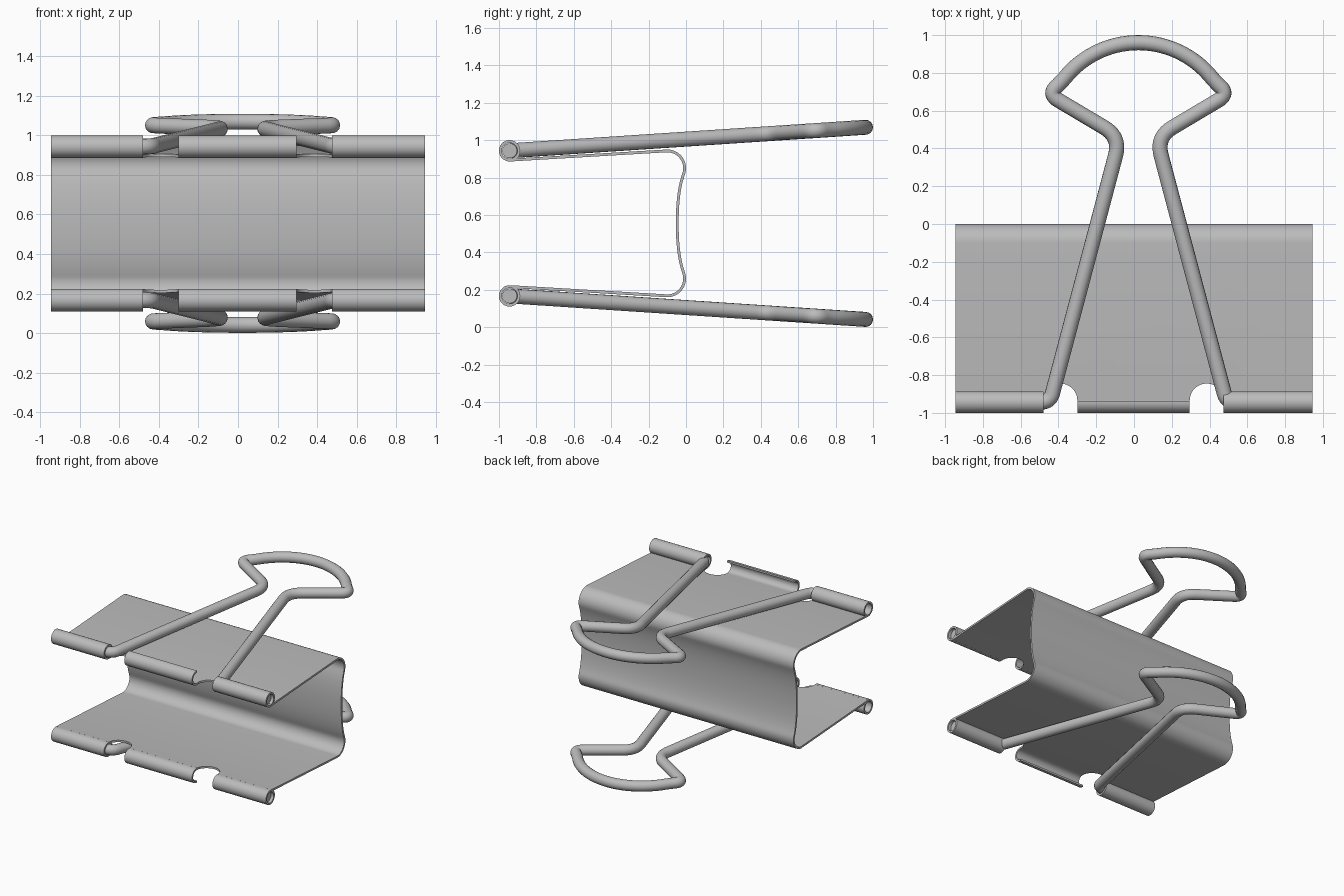
import bpy, bmesh, math
from mathutils import Vector

cube = bpy.data.objects.get("Cube")
if cube:
    bpy.data.objects.remove(cube, do_unlink=True)

HEIGHT = 1.11
HALF_WIDTH = 0.945
SHEET = 0.015
WIRE = 0.04
TUBE_Y, TUBE_Z, TUBE_R = -0.943, 0.943, 0.0495
HANDLE_X = 0.023

steel = bpy.data.materials.new("grey steel")
steel.use_nodes = True
steel.diffuse_color = (0.5, 0.5, 0.5, 1)
steel.node_tree.nodes["Principled BSDF"].inputs["Base Color"].default_value = (0.5, 0.5, 0.5, 1)


def activate(obj):
    bpy.ops.object.select_all(action='DESELECT')
    obj.select_set(True)
    bpy.context.view_layer.objects.active = obj


def link(name, data):
    obj = bpy.data.objects.new(name, data)
    bpy.context.collection.objects.link(obj)
    data.materials.append(steel)
    return obj


def bezier(a, c, b, steps):
    """Points on a quadratic curve from a to b with control c."""
    a, b, c = Vector(a), Vector(b), Vector(c)
    return [a * (1 - t) ** 2 + c * 2 * t * (1 - t) + b * t * t
            for t in (i / steps for i in range(steps + 1))]


def arc(cy, cz, r, start, end, steps):
    angles = [math.radians(start + (end - start) * i / steps) for i in range(steps + 1)]
    return [Vector((cy + r * math.cos(a), cz + r * math.sin(a))) for a in angles]


def flip(points):
    return [Vector((p.x, HEIGHT - p.y)) for p in points]


def sheet(name, profile, x0, x1):
    """Sheet metal bent along a (y, z) profile and stretched from x0 to x1."""
    bm = bmesh.new()
    rows = [[bm.verts.new((x, p.x, p.y)) for p in profile] for x in (x0, x1)]
    for i in range(len(profile) - 1):
        bm.faces.new((rows[0][i], rows[0][i + 1], rows[1][i + 1], rows[1][i]))
    mesh = bpy.data.meshes.new(name)
    bm.to_mesh(mesh)
    bm.free()
    obj = link(name, mesh)
    solid = obj.modifiers.new("thickness", 'SOLIDIFY')
    solid.thickness = SHEET
    solid.offset = 0
    activate(obj)
    bpy.ops.object.modifier_apply(modifier=solid.name)
    return obj


def smooth(obj):
    activate(obj)
    bpy.ops.object.shade_smooth_by_angle(angle=math.radians(35))


# Spring body: flat jaw, rounded shoulder, bowed spine, mirrored below
shoulder = arc(-0.1, 0.85, 0.0925, 90, -20, 14)
end = shoulder[-1]
spine = bezier(end, (-0.047, 0.724), (-0.047, HEIGHT / 2), 10)
half = [Vector((-0.935, TUBE_Z - TUBE_R))] + shoulder + spine[1:]
body = sheet("spring_body", half + flip(half)[-2::-1], -HALF_WIDTH, HALF_WIDTH)

# Round notches through both jaws
for x in (-0.39, 0.385):
    bpy.ops.mesh.primitive_cylinder_add(vertices=48, radius=0.09, depth=2,
                                        location=(x, -0.935, HEIGHT / 2))
    cutter = bpy.context.object
    cutter.name = "notch_cutter"
    cutter.hide_render = True
    cut = body.modifiers.new("notch", 'BOOLEAN')
    cut.operation = 'DIFFERENCE'
    cut.object = cutter
    activate(body)
    bpy.ops.object.modifier_apply(modifier=cut.name)
    bpy.data.objects.remove(cutter, do_unlink=True)
smooth(body)

# Rolled jaw edges: closed tubes at the sides, an open lip in the middle
for level in ("upper", "lower"):
    for part, x0, x1, turn in (("right_tube", -HALF_WIDTH, -0.48, 340),
                               ("middle_lip", -0.30, 0.295, 185),
                               ("left_tube", 0.475, HALF_WIDTH, 340)):
        curl = arc(TUBE_Y, TUBE_Z, TUBE_R, -90, -90 - turn, turn // 10)
        curl = [Vector((-0.935, TUBE_Z - TUBE_R))] + curl
        if level == "lower":
            curl = flip(curl)
        smooth(sheet(level + "_" + part, curl, x0, x1))


def fillet(prev, corner, nxt, size, steps=10):
    prev, corner, nxt = Vector(prev), Vector(corner), Vector(nxt)
    a = corner + (prev - corner).normalized() * size
    b = corner + (nxt - corner).normalized() * size
    return bezier(a, corner, b, steps)


# Half of the handle path seen from above: pivot, arm, neck, ear, crown
pivot, heel, neck, ear = (0.9, TUBE_Y), (0.467, TUBE_Y), (0.095, 0.46), (0.482, 0.69)
crown = arc(0, 0.46, 0.5, 35, 90, 16)
path = [Vector(pivot)]
path += fillet(pivot, heel, neck, 0.05)
path += fillet(heel, neck, ear, 0.1)
path += fillet(neck, ear, crown[0], 0.07)
path += crown[1:]
path += [Vector((-p.x, p.y)) for p in path[-2::-1]]

# Wire handles, sloping away from the jaws
for level in ("upper", "lower"):
    curve = bpy.data.curves.new(level + "_handle", 'CURVE')
    curve.dimensions = '3D'
    curve.bevel_depth = WIRE
    curve.bevel_resolution = 6
    curve.use_fill_caps = True
    spline = curve.splines.new('POLY')
    spline.points.add(len(path) - 1)
    for point, p in zip(spline.points, path):
        z = TUBE_Z + (p.y - TUBE_Y) * 0.066
        if level == "lower":
            z = HEIGHT - z
        point.co = (p.x + HANDLE_X, p.y, z, 1)
    handle = link(level + "_handle", curve)
    activate(handle)
    bpy.ops.object.convert(target='MESH')
    smooth(bpy.context.object)
